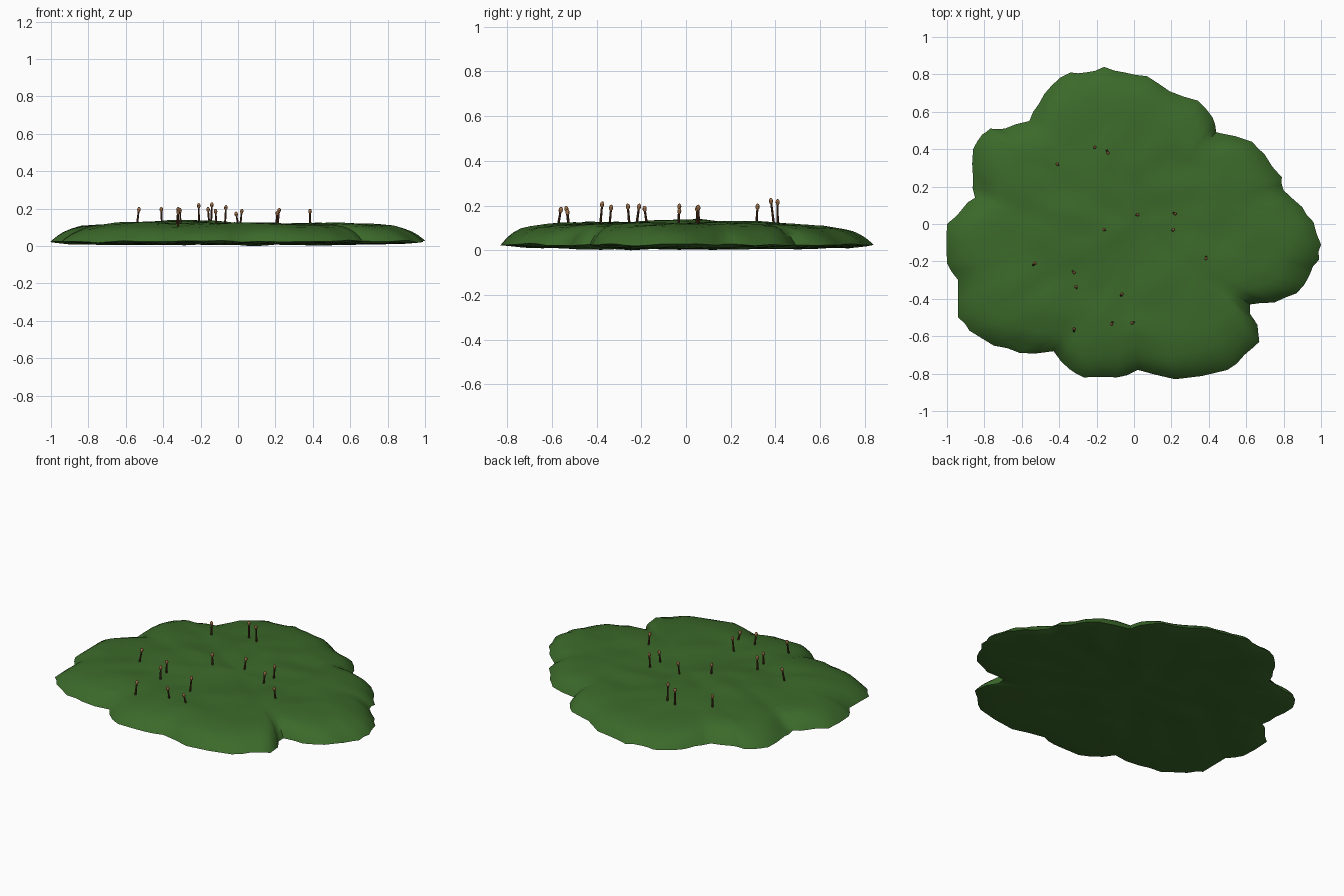
import bpy
import bmesh
import math
import random
from mathutils import Vector, noise

random.seed(4)
if "Cube" in bpy.data.objects:
    bpy.data.objects.remove(bpy.data.objects["Cube"], do_unlink=True)


def make_material(name, colour):
    material = bpy.data.materials.new(name)
    material.use_nodes = True
    material.diffuse_color = (*colour, 1)
    shader = material.node_tree.nodes["Principled BSDF"]
    shader.inputs["Base Color"].default_value = (*colour, 1)
    shader.inputs["Roughness"].default_value = 0.9
    return material


moss_green = make_material("moss green", (0.044, 0.142, 0.023))
stalk_brown = make_material("dark stalk brown", (0.085, 0.032, 0.014))
capsule_tan = make_material("capsule tan", (0.38, 0.18, 0.075))

# Lobed outline of the cushion, in hundredths, anticlockwise from the right
OUTLINE = [
    (100, -11), (96, 1), (90, 9), (80, 18), (79, 25), (70, 37), (63, 44),
    (44, 49), (42, 57), (34, 66), (19, 71), (7, 79), (-5, 81), (-16, 84),
    (-26, 81), (-34, 81), (-44, 74), (-51, 64), (-56, 55), (-69, 51),
    (-77, 51), (-81, 48), (-86, 40), (-86, 24), (-85, 14), (-91, 9),
    (-100, 0), (-100, -21), (-94, -30), (-94, -50), (-88, -57), (-75, -65),
    (-61, -69), (-43, -68), (-34, -78), (-27, -82), (-9, -82), (2, -78),
    (22, -83), (50, -78), (59, -70), (67, -63), (66, -54), (62, -48),
    (62, -43), (75, -42), (87, -37), (94, -27), (99, -19)]


def rough_outline():
    """Add a slightly jittered midpoint to every outline segment."""
    points = []
    for i, corner in enumerate(OUTLINE):
        a = Vector(corner) / 100
        b = Vector(OUTLINE[(i + 1) % len(OUTLINE)]) / 100
        middle = (a + b) / 2
        points += [a, middle * random.uniform(0.99, 1.012)]
    return points


def bump(x, y, centre_x, centre_y, radius):
    return math.exp(-((x - centre_x) ** 2 + (y - centre_y) ** 2) / radius ** 2)


def rim_height(x, y):
    return 0.034 + 0.012 * noise.noise(Vector((x * 6, y * 6, 3)))


def top_height(x, y, s):
    """Flat crown with soft mounds, rolling down steeply to the rim."""
    crown = 0.13 + 0.014 * noise.noise(Vector((x * 2.6, y * 2.6, 7)))
    crown += 0.009 * noise.noise(Vector((x * 8, y * 8, 1)))
    crown += 0.02 * bump(x, y, -0.3, -0.08, 0.2)
    crown += 0.01 * bump(x, y, 0.13, -0.3, 0.12)
    crown -= 0.05 * bump(x, y, -0.6, -0.65, 0.04)
    crown -= 0.05 * bump(x, y, -0.82, 0.17, 0.04)
    rim = rim_height(x, y)
    return rim + (crown - rim) * (1 - s ** 10)


def under_height(x, y, s):
    dip = 0.02 + 0.012 * noise.noise(Vector((x * 6, y * 6, 9)))
    return dip + (rim_height(x, y) - dip) * s ** 12


def add_shell(bm, rim, outline, height, rings, upward):
    """Join rings of vertices from the shared rim in to a centre vertex."""
    def face(verts):
        bm.faces.new(verts if upward else verts[::-1])

    count = len(outline)
    outer = rim
    for s in rings:
        inner = [bm.verts.new((p.x * s, p.y * s, height(p.x * s, p.y * s, s)))
                 for p in outline]
        for i in range(count):
            j = (i + 1) % count
            face([outer[i], outer[j], inner[j], inner[i]])
        outer = inner
    centre = bm.verts.new((0, 0, height(0, 0, 0)))
    for i in range(count):
        face([outer[i], outer[(i + 1) % count], centre])


# Moss cushion: domed top and gently bumpy underside sharing one rim
outline = rough_outline()
bm = bmesh.new()
rim = [bm.verts.new((p.x, p.y, rim_height(p.x, p.y))) for p in outline]
top_rings = [0.985, 0.96, 0.93, 0.89, 0.84] + [k / 16 for k in range(12, 0, -1)]
under_rings = [0.96] + [k / 10 for k in range(9, 0, -1)]
add_shell(bm, rim, outline, top_height, top_rings, True)
add_shell(bm, rim, outline, under_height, under_rings, False)
lowest = min(v.co.z for v in bm.verts)
bmesh.ops.translate(bm, verts=bm.verts, vec=(0, 0, -lowest))
mesh = bpy.data.meshes.new("moss_cushion")
bm.to_mesh(mesh)
bm.free()
mesh.materials.append(moss_green)
cushion = bpy.data.objects.new("moss_cushion", mesh)
bpy.context.collection.objects.link(cushion)
bpy.context.view_layer.objects.active = cushion
cushion.select_set(True)
bpy.ops.object.shade_smooth_by_angle(angle=math.radians(50))


# Spore stalks, each leaning a little and tipped with a capsule
def add_spore_stalk(number, tip):
    lean = Vector((random.uniform(-0.015, 0.015), random.uniform(-0.015, 0.015), 0))
    foot = Vector((tip.x, tip.y, 0.1)) + lean
    axis = tip - foot
    turn = axis.to_track_quat("Z", "Y").to_euler()
    bpy.ops.mesh.primitive_cone_add(
        vertices=8, radius1=0.006, radius2=0.0045, depth=axis.length,
        location=(foot + tip) / 2, rotation=turn)
    stalk = bpy.context.object
    stalk.name = f"spore_stalk_{number}"
    stalk.data.materials.append(stalk_brown)
    bpy.ops.object.shade_smooth_by_angle()
    bpy.ops.mesh.primitive_uv_sphere_add(
        segments=10, ring_count=6, radius=1, location=tip, rotation=turn)
    capsule = bpy.context.object
    capsule.name = f"spore_capsule_{number}"
    capsule.scale = (0.0095, 0.0095, 0.014)
    capsule.data.materials.append(capsule_tan)
    bpy.ops.object.shade_smooth_by_angle()


# Capsule centres, in hundredths
TIPS = [
    (-41, 32, 19.5), (-21, 41, 21.5), (-14, 38, 22), (2, 5, 18.5),
    (22, 5.5, 19), (21, -3, 17.5), (-16, -3, 19.5), (38.5, -18.5, 18.5),
    (-53, -21, 19.5), (-32, -26, 19.5), (-31, -33.5, 19), (-6.5, -37.5, 20.5),
    (-32, -56, 18), (-12, -53.5, 18.5), (-1, -53, 17)]
for number, tip in enumerate(TIPS, 1):
    add_spore_stalk(number, Vector(tip) / 100)
